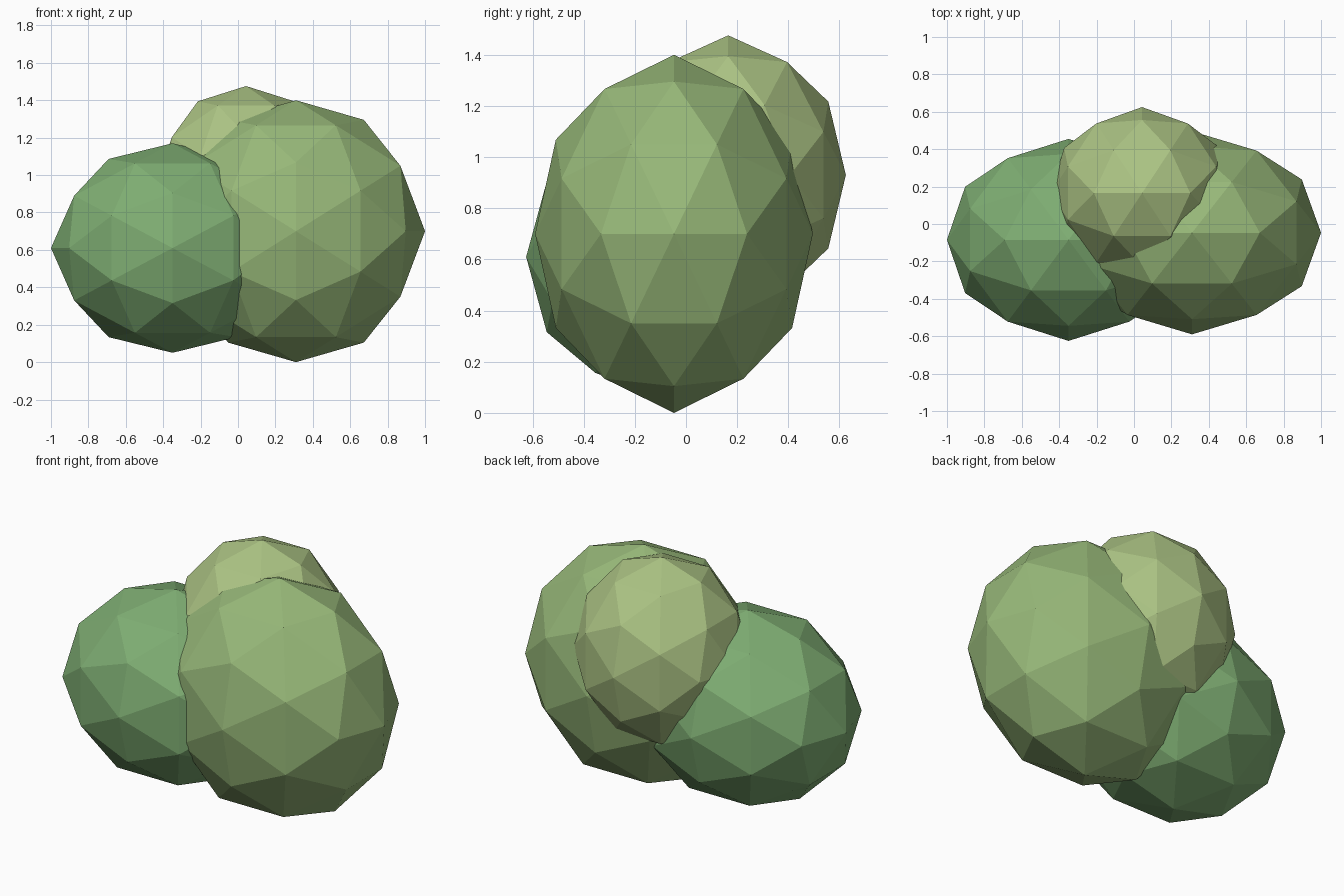
import bpy, bmesh
from mathutils import Vector

if "Cube" in bpy.data.objects:
    bpy.data.objects.remove(bpy.data.objects["Cube"])


def ico_points():
    # Axis-aligned icosahedron corners plus edge midpoints pushed to the sphere
    a, b = 0.5257, 0.8507
    corners = []
    for s in (-1, 1):
        for t in (-1, 1):
            corners += [Vector((s * a, 0, t * b)),
                        Vector((s * b, t * a, 0)),
                        Vector((0, s * b, t * a))]
    mids = [(p + q).normalized() for i, p in enumerate(corners)
            for q in corners[i + 1:] if p.dot(q) > 0.4]
    return corners + mids


def leaf_clump(name, centre, radii, color):
    bm = bmesh.new()
    for p in ico_points():
        bm.verts.new([p[i] * radii[i] for i in range(3)])
    bmesh.ops.convex_hull(bm, input=bm.verts[:])
    bmesh.ops.recalc_face_normals(bm, faces=bm.faces[:])
    mesh = bpy.data.meshes.new(name)
    bm.to_mesh(mesh)
    bm.free()
    mat = bpy.data.materials.new(name + "_green")
    mat.diffuse_color = (*color, 1)
    mat.use_nodes = True
    mat.node_tree.nodes["Principled BSDF"].inputs["Base Color"].default_value = mat.diffuse_color
    mesh.materials.append(mat)
    ob = bpy.data.objects.new(name, mesh)
    ob.location = centre
    bpy.context.collection.objects.link(ob)


# Three overlapping faceted clumps of the bush
leaf_clump("large_clump", (0.31, -0.047, 0.70), (0.69, 0.543, 0.70), (0.31, 0.48, 0.19))
leaf_clump("left_clump", (-0.35, -0.085, 0.61), (0.65, 0.54, 0.56), (0.21, 0.42, 0.17))
leaf_clump("back_clump", (0.043, 0.165, 0.93), (0.49, 0.46, 0.546), (0.41, 0.55, 0.23))
